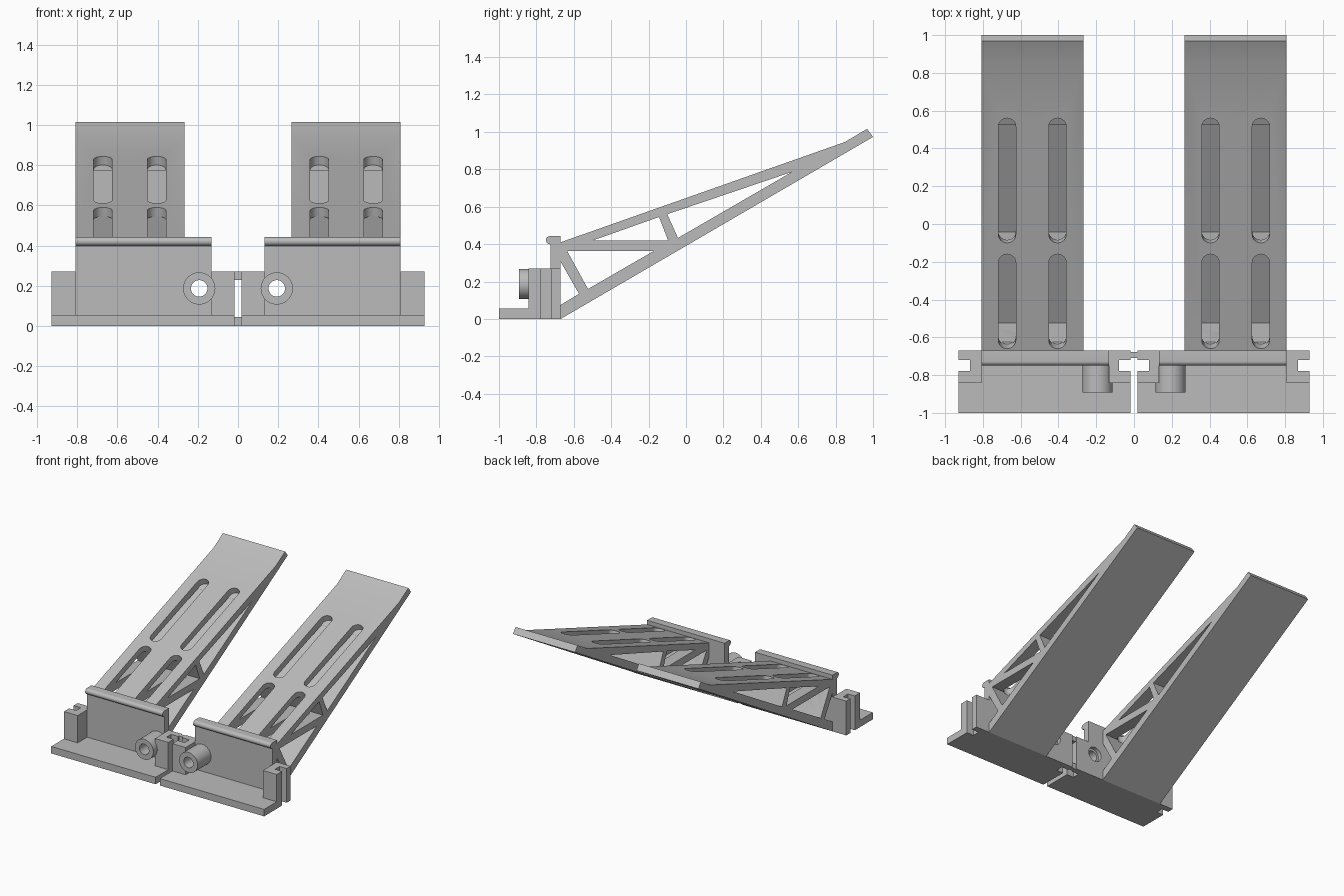
import bpy, bmesh, math
from mathutils import Vector

if "Cube" in bpy.data.objects:
    bpy.data.objects.remove(bpy.data.objects["Cube"])

grey = bpy.data.materials.new("light_grey")
grey.diffuse_color = (0.5, 0.5, 0.5, 1)
grey.use_nodes = True
grey.node_tree.nodes["Principled BSDF"].inputs["Base Color"].default_value = grey.diffuse_color


def prism(name, pts, origin, u, v, w):
    """Extrude the 2D outline pts, drawn on axes u and v, along w."""
    o, u, v, w = map(Vector, (origin, u, v, w))
    bm = bmesh.new()
    face = bm.faces.new([bm.verts.new(o + u * a + v * b) for a, b in pts])
    ext = bmesh.ops.extrude_face_region(bm, geom=[face])
    bmesh.ops.translate(bm, vec=w, verts=[e for e in ext["geom"] if isinstance(e, bmesh.types.BMVert)])
    bmesh.ops.recalc_face_normals(bm, faces=bm.faces)
    me = bpy.data.meshes.new(name)
    bm.to_mesh(me)
    bm.free()
    me.materials.append(grey)
    ob = bpy.data.objects.new(name, me)
    bpy.context.collection.objects.link(ob)
    return ob


def side(name, pts, x0, x1):      # outline in y, z
    return prism(name, pts, (x0, 0, 0), (0, 1, 0), (0, 0, 1), (x1 - x0, 0, 0))


def plan(name, pts, z0, z1):      # outline in x, y
    return prism(name, pts, (0, 0, z0), (1, 0, 0), (0, 1, 0), (0, 0, z1 - z0))


def rod(name, x, z, r, y0, y1, n=48):
    pts = [(r * math.cos(2 * math.pi * i / n), r * math.sin(2 * math.pi * i / n)) for i in range(n)]
    return prism(name, pts, (x, y0, z), (1, 0, 0), (0, 0, 1), (0, y1 - y0, 0))


def cut(ob, cutters):
    for c in cutters:
        m = ob.modifiers.new("cut", 'BOOLEAN')
        m.operation, m.solver, m.object = 'DIFFERENCE', 'EXACT', c
    bpy.context.view_layer.update()
    me = bpy.data.meshes.new_from_object(ob.evaluated_get(bpy.context.evaluated_depsgraph_get()))
    ob.modifiers.clear()
    ob.data = me
    for c in cutters:
        bpy.data.objects.remove(c)


def smooth(ob):
    bpy.ops.object.select_all(action='DESELECT')
    bpy.context.view_layer.objects.active = ob
    ob.select_set(True)
    bpy.ops.object.shade_smooth_by_angle(angle=math.radians(30))


BACK, WALL = -0.67, -0.725
IN, OUT, R0, R1 = 0.018, 0.928, 0.267, 0.808
TILT = math.atan(0.353)           # slope of the deck
along = Vector((0, math.cos(TILT), math.sin(TILT)))
down = Vector((0, math.sin(TILT), -math.cos(TILT)))


def deck_z(y):
    return 0.41 + 0.353 * (y - BACK)


def slot_cutter(x, y0, y1, depth, floor_z):
    """Rounded slot square to the deck, clipped above the sloping floor."""
    r, n = 0.046, 16
    length = (y1 - y0) / math.cos(TILT)
    pts = [(r * math.cos(math.pi * i / n), length - r + r * math.sin(math.pi * i / n)) for i in range(n + 1)]
    pts += [(-r * math.cos(math.pi * i / n), r - r * math.sin(math.pi * i / n)) for i in range(n + 1)]
    start = Vector((x, y0, deck_z(y0))) - down * 0.04
    ob = prism("slot_cutter", pts, start, (1, 0, 0), along, down * (depth + 0.04))
    bm = bmesh.new()
    bm.from_mesh(ob.data)
    for co, no in (((0, -0.171, 0.366), (0, -0.583, 1)), ((0, 0, floor_z), (0, 0, 1))):
        g = bm.verts[:] + bm.edges[:] + bm.faces[:]
        res = bmesh.ops.bisect_plane(bm, geom=g, plane_co=co, plane_no=no, clear_inner=True)
        edges = [e for e in res["geom_cut"] if isinstance(e, bmesh.types.BMEdge)]
        if edges:
            bmesh.ops.contextual_create(bm, geom=edges)
    bmesh.ops.recalc_face_normals(bm, faces=bm.faces)
    bm.to_mesh(ob.data)
    bm.free()
    return ob


# side outline of the ramp and the openings of its truss
ramp_outline = [(BACK, 0), (1.0, 0.973), (0.968, 1.016), (0.85, 0.946), (BACK, 0.41)]
openings = [
    [(-0.10, 0.56), (0.567, 0.786), (-0.043, 0.433)],
    [(-0.497, 0.42), (-0.144, 0.545), (-0.096, 0.42)],
    [(-0.636, 0.364), (-0.171, 0.364), (-0.524, 0.16)],
    [(-0.69, 0.34), (-0.572, 0.134), (-0.69, 0.063)],
]
# wall outline with a rounded lip along its top
lip = [(-0.727 - 0.022 * math.sin(math.pi * i / 12), 0.421 - 0.022 * math.cos(math.pi * i / 12)) for i in range(13)]
wall_outline = [(BACK, 0.055), (WALL, 0.055), (WALL, 0.399)] + lip + [(BACK, 0.443)]

for s, tag in ((-1, "left"), (1, "right")):
    # base plate with a notch at each end
    n0, n1, d = -0.777, -0.72, 0.061
    plan(tag + "_base_plate", [
        (s * x, y) for x, y in (
            (IN, -1), (OUT, -1), (OUT, n0), (OUT - d, n0), (OUT - d, n1), (OUT, n1), (OUT, BACK),
            (IN, BACK), (IN, n1), (IN + d, n1), (IN + d, n0), (IN, n0))], 0, 0.055)
    # notched joining blocks at the outer and inner ends
    for name, a, b, k in (("outer_block", OUT, R1, -d), ("inner_block", IN, 0.133, d)):
        plan(tag + "_" + name, [
            (s * x, y) for x, y in (
                (b, -0.843), (a, -0.843), (a, n0), (a + k, n0), (a + k, n1), (a, n1), (a, BACK), (b, BACK))],
            0.055, 0.27)

    # upright wall, bored through and recessed at the back
    bx, bz = s * 0.193, 0.187
    wall = side(tag + "_wall", wall_outline, s * 0.133, s * R1)
    cut(wall, [rod("bore", bx, bz, 0.041, -0.8, -0.6),
               rod("recess", bx, bz, 0.058, -0.70, -0.6)])
    smooth(wall)

    # screw tube on the front of the wall
    tube = rod(tag + "_screw_tube", bx, bz, 0.08, -0.893, -0.705)
    cut(tube, [rod("bore", bx, bz, 0.041, -1, -0.6)])
    smooth(tube)

    # ramp with truss openings and slotted deck
    ramp = side(tag + "_ramp", ramp_outline, s * R0, s * R1)
    cut(ramp, [side("opening", o, s * 0.2, s * 0.9) for o in openings])
    slots = []
    for x in (0.405, 0.672):
        slots.append(slot_cutter(s * x, -0.10, 0.56, 0.062, 0.3))
        slots.append(slot_cutter(s * x, -0.66, -0.16, 0.30, 0.345))
    cut(ramp, slots)
    smooth(ramp)

# small links bridging the gap between the halves
for name, z0, z1 in (("lower_link", 0, 0.045), ("upper_link", 0.23, 0.27)):
    plan(name, [(-IN, -0.71), (IN, -0.71), (IN, -0.678), (-IN, -0.678)], z0, z1)
